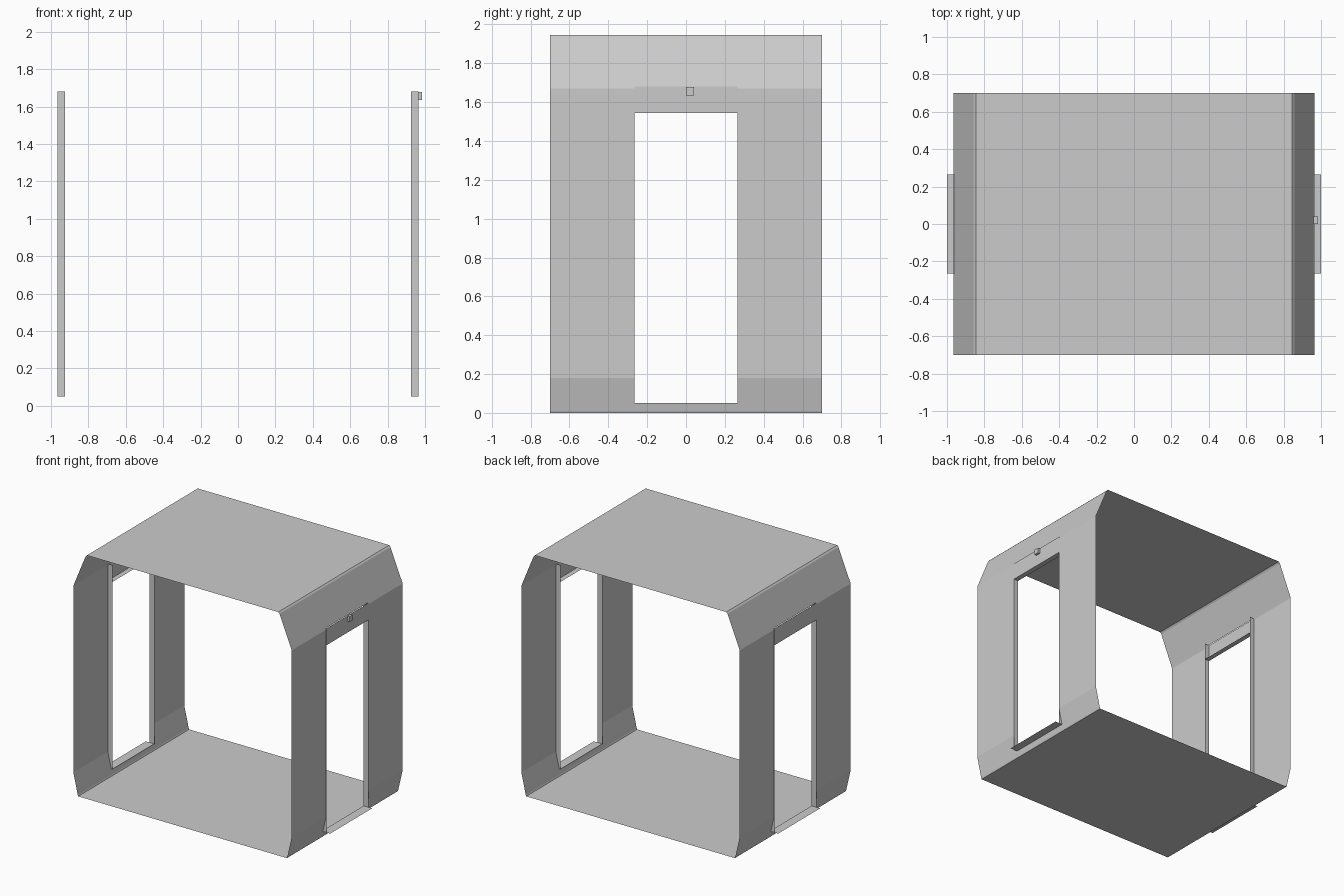
import bpy, bmesh

cube = bpy.data.objects.get("Cube")
if cube:
    bpy.data.objects.remove(cube, do_unlink=True)

# Single grey material
grey = bpy.data.materials.new("plain_grey")
grey.use_nodes = True
GREY = (0.6, 0.6, 0.6, 1)
grey.diffuse_color = GREY
bsdf = grey.node_tree.nodes["Principled BSDF"]
bsdf.inputs["Base Color"].default_value = GREY
bsdf.inputs["Roughness"].default_value = 0.7

DEPTH = 0.70                 # half depth of the shell
DOOR = 0.265                 # half width of each doorway
SILL, HEAD, LINTEL = 0.05, 1.545, 1.68   # doorway heights
INNER, OUTER = 0.925, 0.966  # door frame depth range


def finish(name, bm):
    mesh = bpy.data.meshes.new(name)
    bm.normal_update()
    bm.to_mesh(mesh)
    bm.free()
    mesh.materials.append(grey)
    obj = bpy.data.objects.new(name, mesh)
    bpy.context.collection.objects.link(obj)
    return obj


def sheet(name, profile, ys, doorway=False):
    """Sweep an (x, z) profile along y, leaving the doorway cells open."""
    bm = bmesh.new()
    rows = [[bm.verts.new((x, y, z)) for y in ys] for x, z in profile]
    for i in range(len(rows) - 1):
        mid_z = (profile[i][1] + profile[i + 1][1]) / 2
        for j in range(len(ys) - 1):
            if doorway and j == 1 and SILL < mid_z < LINTEL:
                continue
            bm.faces.new((rows[i][j], rows[i + 1][j],
                          rows[i + 1][j + 1], rows[i][j + 1]))
    return finish(name, bm)


def box(name, lo, hi):
    bm = bmesh.new()
    bmesh.ops.create_cube(bm, size=1)
    for v in bm.verts:
        v.co = [(hi[k] + lo[k]) / 2 + v.co[k] * (hi[k] - lo[k]) for k in range(3)]
    return finish(name, bm)


# Flat floor and roof
sheet("floor", [(-0.922, 0), (0.922, 0)], (DEPTH, -DEPTH))
sheet("roof", [(-0.846, 1.945), (0.846, 1.945)], (-DEPTH, DEPTH))

# Wall section from floor edge to roof edge, with small edge bevels
wall = [(0.922, 0), (0.926, 0.01), (0.935, SILL), (0.965, 0.18), (0.965, 1.67),
        (0.961, LINTEL), (0.857, 1.933), (0.846, 1.945)]

for side, s in (("left", 1), ("right", -1)):
    ys = [s * y for y in (-DEPTH, -DOOR, DOOR, DEPTH)]
    sheet(side + "_wall", [(s * x, z) for x, z in wall][::-1], ys, doorway=True)

    # Header panel with its soffit lip
    sheet(side + "_door_header",
          [(s * OUTER, LINTEL), (s * OUTER, HEAD), (s * INNER, HEAD)],
          (-s * DOOR, s * DOOR))

    # Threshold plate projecting past the wall
    sheet(side + "_door_sill", [(s * INNER, SILL), (s * 1.0, SILL)],
          (-s * DOOR, s * DOOR))

    # Jambs on both sides of the doorway
    for end, y in (("front", -DOOR), ("back", DOOR)):
        bm = bmesh.new()
        corners = ((INNER, SILL), (OUTER, SILL), (OUTER, LINTEL), (INNER, LINTEL))
        face = bm.faces.new([bm.verts.new((s * x, y, z)) for x, z in corners])
        face.normal_update()
        if face.normal.y * y > 0:
            face.normal_flip()
        finish(f"{side}_{end}_jamb", bm)

# Small sensor block above one doorway
box("door_sensor", (0.96, 0.0, 1.635), (0.985, 0.04, 1.677))
